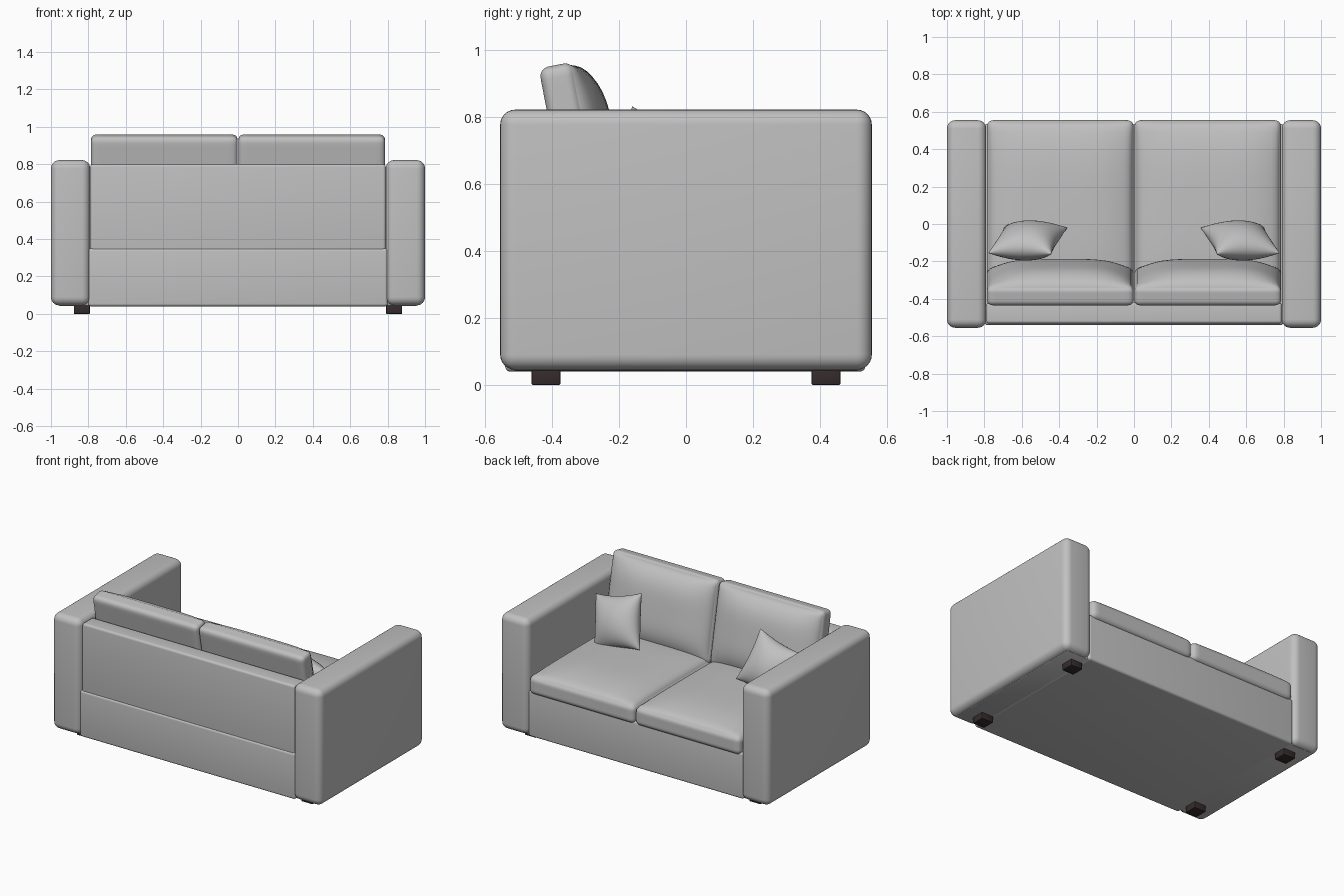
import bpy, bmesh, math
from mathutils import Vector, Matrix

if "Cube" in bpy.data.objects:
    bpy.data.objects.remove(bpy.data.objects["Cube"])


def material(name, col):
    m = bpy.data.materials.new(name)
    m.diffuse_color = (*col, 1)
    m.use_nodes = True
    m.node_tree.nodes["Principled BSDF"].inputs["Base Color"].default_value = m.diffuse_color
    return m


FABRIC = material("grey fabric", (0.53, 0.53, 0.53))
WOOD = material("dark brown wood", (0.035, 0.024, 0.025))


def finish(bm, name, mat, angle=40):
    bmesh.ops.recalc_face_normals(bm, faces=bm.faces)
    me = bpy.data.meshes.new(name)
    bm.to_mesh(me)
    bm.free()
    me.materials.append(mat)
    ob = bpy.data.objects.new(name, me)
    bpy.context.collection.objects.link(ob)
    bpy.ops.object.select_all(action='DESELECT')
    ob.select_set(True)
    bpy.context.view_layer.objects.active = ob
    bpy.ops.object.shade_smooth_by_angle(angle=math.radians(angle))
    return ob


def box(name, lo, hi, r, mat, seg=5):
    lo, hi = Vector(lo), Vector(hi)
    bm = bmesh.new()
    bmesh.ops.create_cube(bm, size=1)
    for v in bm.verts:
        v.co = Vector(((lo[i] + hi[i]) / 2 + v.co[i] * (hi[i] - lo[i]) for i in range(3)))
    bmesh.ops.bevel(bm, geom=bm.edges[:], offset=r, segments=seg, profile=0.5, affect='EDGES')
    return finish(bm, name, mat)


# Rounded slab whose +z face is puffed up; matrix places it
def cushion(name, size, r, crown, mw):
    half = Vector(size) / 2
    bm = bmesh.new()
    bmesh.ops.create_cube(bm, size=2)
    bmesh.ops.subdivide_edges(bm, edges=bm.edges[:], cuts=23, use_grid_fill=True)
    for v in bm.verts:
        s = Vector([math.sin(c * math.pi / 2) for c in v.co])
        p = Vector([s[i] * half[i] for i in range(3)])
        q = Vector([max(-half[i] + r, min(half[i] - r, p[i])) for i in range(3)])
        d = p - q
        if d.length > 1e-6:
            p = q + d.normalized() * r
        lift = max(0, p.z / half.z) * (1 - abs(s.x) ** 4) * (1 - abs(s.y) ** 4)
        p.z += crown * lift
        v.co = mw @ p
    return finish(bm, name, FABRIC, 50)


# Square pillow with pinched edges and pointed corners
def pillow(name, mw, side, thick):
    bm = bmesh.new()
    bmesh.ops.create_cube(bm, size=2)
    bmesh.ops.subdivide_edges(bm, edges=bm.edges[:], cuts=19, use_grid_fill=True)
    mid = [f for f in bm.faces if abs(f.normal.z) < 0.5]
    bmesh.ops.delete(bm, geom=mid, context='FACES')
    for v in bm.verts:
        u, w = math.sin(v.co.x * math.pi / 2), math.sin(v.co.y * math.pi / 2)
        h = (max(0, 1 - u * u) * max(0, 1 - w * w)) ** 0.5
        x = u * (1 - 0.10 * (1 - w * w))
        y = w * (1 - 0.10 * (1 - u * u))
        v.co = mw @ Vector((x * side / 2, y * side / 2, math.copysign(h * thick / 2, v.co.z)))
    bmesh.ops.remove_doubles(bm, verts=bm.verts, dist=0.0005)
    return finish(bm, name, FABRIC, 60)


def frame(xa, ya, za, origin):
    m = Matrix((xa, ya, za)).transposed().to_4x4()
    m.translation = origin
    return m


# Base and back panel
box("base", (-0.8, -0.54, 0.04), (0.8, 0.535, 0.35), 0.015, FABRIC)
box("bottom_panel", (-0.96, -0.52, 0.042), (0.96, 0.52, 0.08), 0.01, FABRIC, 2)
box("back_panel", (-0.79, -0.532, 0.32), (0.79, -0.42, 0.80), 0.015, FABRIC)

tilt = math.radians(11)
up = Vector((0, -math.sin(tilt), math.cos(tilt)))
out = Vector((0, math.cos(tilt), math.sin(tilt)))

for s, side in ((-1, "left"), (1, "right")):
    # Arm
    xs = sorted((s * 0.79, s * 1.0))
    box(side + "_arm", (xs[0], -0.555, 0.045), (xs[1], 0.555, 0.822), 0.045, FABRIC, 6)
    # Feet
    for t, end in ((-1, "front"), (1, "back")):
        cx, cy = s * 0.835, t * 0.418
        box(f"{side}_{end}_foot", (cx - 0.043, cy - 0.043, 0), (cx + 0.043, cy + 0.043, 0.045),
            0.004, WOOD, 2)
    # Seat and back cushions
    cushion(side + "_seat_cushion", (0.785, 0.975, 0.125), 0.035, 0.05,
            Matrix.Translation((s * 0.394, 0.0675, 0.395)))
    cushion(side + "_back_cushion", (0.785, 0.54, 0.105), 0.03, 0.08,
            frame(Vector((-1, 0, 0)), up, out, Vector((s * 0.394, -0.337, 0.69))))
    # Throw pillow: leaning back and turned in its own plane
    ex = Vector((s * 0.335, 0.005, -0.09)).normalized()
    ey = Vector((s * 0.08, -0.135, 0.30))
    ey = (ey - ex * ey.dot(ex)).normalized()
    ez = ex.cross(ey)
    pillow(side + "_throw_pillow", frame(ex, ey, ez, Vector((s * 0.568, -0.088, 0.632))), 0.35, 0.19)
